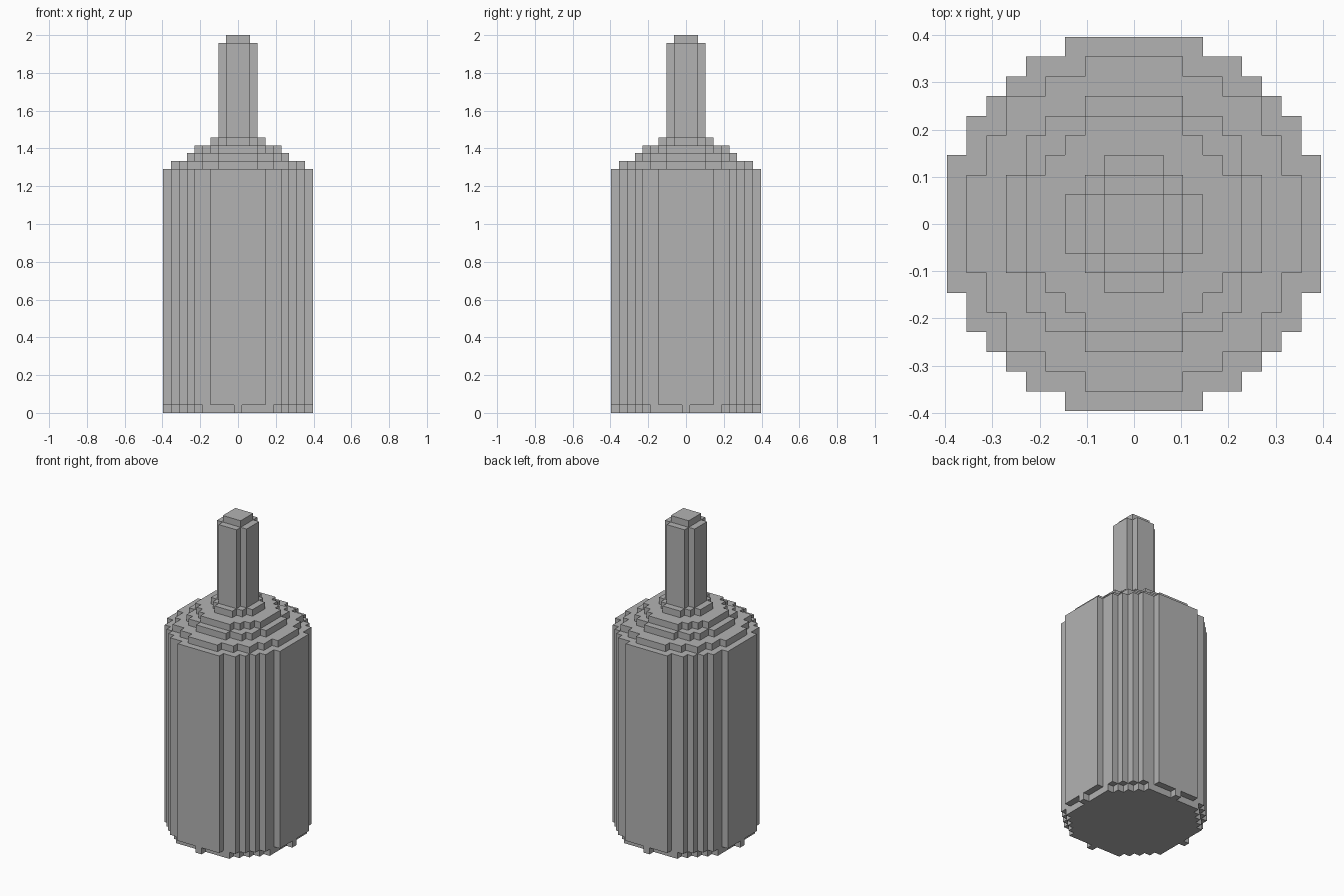
import bpy
import bmesh

if "Cube" in bpy.data.objects:
    bpy.data.objects.remove(bpy.data.objects["Cube"], do_unlink=True)

UNIT = 2 / 48  # edge length of one block

grey = bpy.data.materials.new("plain grey")
grey.use_nodes = True
COLOUR = (0.45, 0.45, 0.45, 1)
grey.diffuse_color = COLOUR
grey.node_tree.nodes["Principled BSDF"].inputs["Base Color"].default_value = COLOUR


def stepped_outline(radius):
    """Outline, in blocks, of the square cells whose centres lie in a circle."""
    reach = int(radius)
    widths = [int((radius ** 2 - row ** 2) ** 0.5) + 0.5 for row in range(reach + 1)]
    quarter = []
    for row, width in enumerate(widths):
        above = widths[row + 1] if row < reach else 0
        if above != width:
            quarter.append((width, row + 0.5))
            if above:
                quarter.append((above, row + 0.5))
    # Mirror the quarter round all four sides, counter-clockwise
    half = quarter + [(-x, y) for x, y in reversed(quarter)]
    return half + [(-x, -y) for x, y in half]


def stepped_disc(name, radius, bottom, top):
    """Extrude a blocky circle between two heights given in blocks."""
    bm = bmesh.new()
    ring = [bm.verts.new((x * UNIT, y * UNIT, bottom * UNIT))
            for x, y in stepped_outline(radius)]
    base = bm.faces.new(ring)
    extruded = bmesh.ops.extrude_face_region(bm, geom=[base], use_keep_orig=True)
    moved = [v for v in extruded["geom"] if isinstance(v, bmesh.types.BMVert)]
    bmesh.ops.translate(bm, verts=moved, vec=(0, 0, (top - bottom) * UNIT))
    bmesh.ops.recalc_face_normals(bm, faces=bm.faces)
    mesh = bpy.data.meshes.new(name)
    bm.to_mesh(mesh)
    bm.free()
    mesh.materials.append(grey)
    obj = bpy.data.objects.new(name, mesh)
    bpy.context.collection.objects.link(obj)


# Cylinder and its recessed foot
stepped_disc("foot", 9, 0, 1)
stepped_disc("body", 9.5, 1, 31)

# Shoulder steps narrowing towards the neck
for index, radius in enumerate((8.5, 6.5, 5.5, 3.5)):
    stepped_disc(f"shoulder_step_{index + 1}", radius, 31 + index, 32 + index)

# Thin stem with a smaller square tip
stepped_disc("stem", 2.5, 35, 47)
stepped_disc("stem_tip", 1.5, 47, 48)
